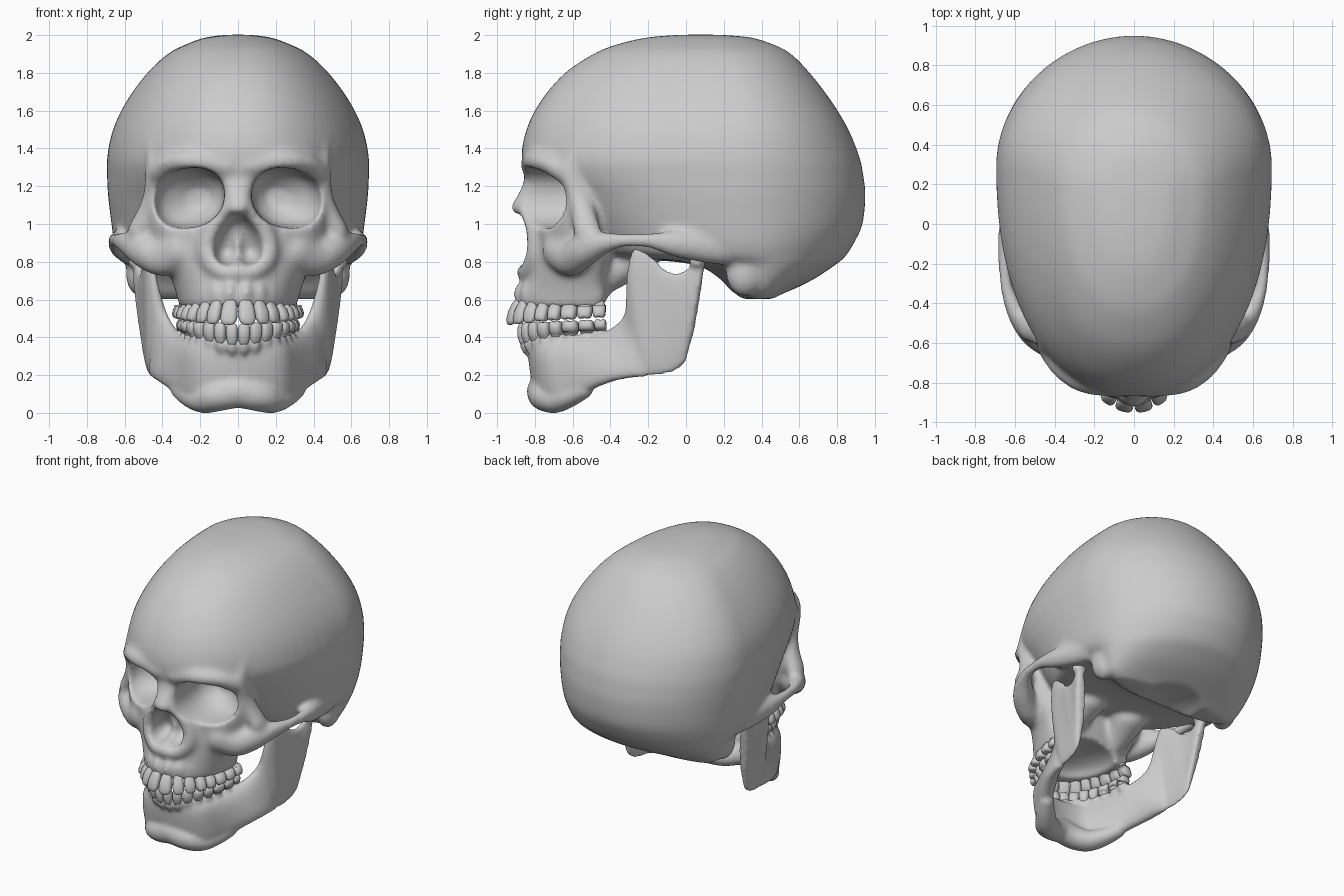
import bpy, bmesh, math
from mathutils import Matrix, Vector

if "Cube" in bpy.data.objects:
    bpy.data.objects.remove(bpy.data.objects["Cube"])


def spline(rows, n=5):
    """Catmull-Rom interpolation of equal-length tuples."""
    p = [rows[0]] + list(rows) + [rows[-1]]
    out = []
    for i in range(1, len(p) - 2):
        for k in range(n):
            t = k / n
            out.append([0.5 * (2*b + (c-a)*t + (2*a-5*b+4*c-d)*t*t + (3*b-a-3*c+d)*t**3)
                        for a, b, c, d in zip(*p[i-1:i+3])])
    return out + [list(rows[-1])]


def sup(v, e):
    return math.copysign(abs(v) ** e, v)


def circle(n, e):
    return [(sup(math.cos(2*math.pi*k/n), e), sup(math.sin(2*math.pi*k/n), e)) for k in range(n)]


def skin(bm, rings):
    """Closed loft through rings of points."""
    vs = [[bm.verts.new(p) for p in r] for r in rings]
    n = len(vs[0])
    for a, b in zip(vs, vs[1:]):
        for k in range(n):
            bm.faces.new((a[k], a[(k+1) % n], b[(k+1) % n], b[k]))
    bm.faces.new(vs[0][::-1])
    bm.faces.new(vs[-1])


def loft_z(bm, rows, front=1.0, back=1.0):
    """Horizontal sections: z, front y, back y, half width, y of widest point."""
    rings = []
    for z, yf, yb, w, yc in spline(rows):
        ring = []
        for c, s in circle(72, 1):
            e = back if s > 0 else front
            ring.append((w*sup(c, e), yc + sup(s, e)*((yb-yc) if s > 0 else (yc-yf)), z))
        rings.append(ring)
    skin(bm, rings)


def ball(bm, x, y, z, rx, ry, rz):
    m = Matrix.Translation((x, y, z)) @ Matrix.Diagonal((rx, ry, rz, 1))
    bmesh.ops.create_icosphere(bm, subdivisions=3, radius=1, matrix=m)


def chain(bm, rows, n=5):
    """Mirrored string of fused ellipsoids: x, y, z, rx, ry, rz."""
    for b in (spline(rows, n) if len(rows) > 1 else rows):
        for s in (1, -1):
            ball(bm, s*b[0], *b[1:])


def make(name, bm):
    bmesh.ops.recalc_face_normals(bm, faces=bm.faces)
    me = bpy.data.meshes.new(name)
    bm.to_mesh(me)
    bm.free()
    ob = bpy.data.objects.new(name, me)
    bpy.context.collection.objects.link(ob)
    return ob


def remesh(ob, size):
    m = ob.modifiers.new("fuse", 'REMESH')
    m.mode = 'VOXEL'
    m.voxel_size = size


def bake(ob):
    """Apply all modifiers and shade smooth."""
    bpy.context.view_layer.update()
    dg = bpy.context.evaluated_depsgraph_get()
    me = bpy.data.meshes.new_from_object(ob.evaluated_get(dg))
    ob.modifiers.clear()
    ob.data = me
    for p in me.polygons:
        p.use_smooth = True


def soften(ob, n):
    m = ob.modifiers.new("soften", 'SMOOTH')
    m.factor, m.iterations = 0.5, n


def arch(a, b, cy, widths):
    """Tooth places along a half ellipse: index, width, x, y, turn."""
    t, out = 0.0, []
    def step(t, d):
        for _ in range(20):
            t += d / 20 / math.hypot(a*math.cos(t), b*math.sin(t))
        return t
    for i, w in enumerate(widths):
        t = step(t, w/2)
        for s in (1, -1):
            out.append((i, w, a*math.sin(s*t), cy - b*math.cos(t),
                        math.atan2(b*math.sin(s*t), a*math.cos(t))))
        t = step(t, w/2)
    return out


UPPER = arch(0.287, 0.475, -0.43, [.088, .075, .075, .07, .07, .085, .08, .07])
LOWER = arch(0.28, 0.43, -0.43, [.062, .065, .07, .07, .07, .088, .083, .065])

# cranium
bm = bmesh.new()
loft_z(bm, [
    (2.002, -.03, .18, .06, .1), (1.988, -.2, .34, .17, .14), (1.955, -.35, .45, .265, .17),
    (1.905, -.48, .55, .365, .2), (1.8, -.64, .655, .48, .24), (1.65, -.77, .77, .59, .27),
    (1.5, -.845, .86, .662, .29), (1.35, -.87, .92, .693, .29), (1.25, -.82, .94, .693, .3),
    (1.15, -.72, .95, .688, .3), (1.0, -.6, .935, .67, .31), (.9, -.52, .89, .655, .32),
    (.83, -.42, .845, .63, .34), (.79, .02, .8, .6, .4), (.71, .18, .68, .57, .4),
    (.64, .24, .54, .53, .4), (.602, .29, .47, .47, .39)], .9, 1.02)
# face block
loft_z(bm, [(1.42, -.84, -.3, .40, -.55), (1.3, -.865, -.3, .45, -.53), (1.2, -.83, -.35, .47, -.52),
            (1.1, -.83, -.38, .485, -.52), (1.0, -.815, -.38, .485, -.52), (.9, -.81, -.38, .46, -.52),
            (.8, -.835, -.36, .40, -.5), (.7, -.86, -.38, .35, -.5), (.62, -.885, -.4, .325, -.48),
            (.56, -.895, -.42, .31, -.48)], .96, .9)
# brow ridge
chain(bm, [(.06, -.825, 1.31, .09, .05, .06), (.22, -.805, 1.335, .09, .055, .06), (.34, -.735, 1.325, .07, .06, .055),
           (.425, -.645, 1.28, .05, .06, .06)])
# outer orbit rim and temporal line
chain(bm, [(.485, -.5, 1.48, .02, .03, .04), (.458, -.575, 1.4, .03, .04, .05), (.448, -.61, 1.28, .045, .055, .05),
           (.468, -.575, 1.16, .033, .055, .05), (.49, -.545, 1.06, .042, .065, .06), (.53, -.52, .96, .055, .075, .065)])
# cheekbone and arch
chain(bm, [(.3, -.68, .86, .09, .08, .1), (.4, -.61, .82, .09, .08, .098), (.51, -.54, .86, .07, .08, .09),
           (.595, -.44, .9, .045, .07, .06), (.642, -.32, .914, .033, .05, .037),
           (.652, -.18, .912, .035, .06, .045), (.635, -.05, .895, .05, .08, .07), (.6, .09, .88, .06, .1, .085),
           (.57, .2, .88, .07, .1, .1)], 7)
# mastoid
chain(bm, [(.52, .31, .74, .075, .1, .125)])
# bone behind the palate
chain(bm, [(.19, -.4, .74, .09, .08, .1), (.18, -.28, .8, .12, .12, .08)])
# nasal bones and sides of nose
chain(bm, [(0, -.8, 1.29, .09, .05, .08), (.015, -.825, 1.18, .06, .045, .06), (.012, -.88, 1.085, .045, .05, .035)])
chain(bm, [(.04, -.855, 1.09, .04, .045, .04), (.105, -.815, 1.03, .045, .05, .06), (.155, -.785, .93, .05, .06, .07),
           (.155, -.79, .83, .06, .06, .07), (.08, -.83, .75, .06, .055, .05), (0, -.84, .745, .06, .06, .05)])
# upper root ridges
for i, w, x, y, r in UPPER:
    ball(bm, x, y + .015*(i < 3), .63, .032, .032, .06)
skull = make("skull", bm)

# hollows: orbits, nose, palate, skull base groove
bm = bmesh.new()
for s in (1, -1):
    skin(bm, [[(s*(cx + rx*c), y, 1.137 + rz*d - .1*rx*c) for c, d in circle(40, .9)]
              for y, cx, rx, rz in spline([(-1.05, .265, .2, .165), (-.8, .263, .191, .16),
                                           (-.65, .258, .185, .152), (-.55, .245, .155, .125), (-.47, .21, .06, .05)])])
chain(bm, [(.02, -.91, .965, .06, .16, .085), (.05, -.88, .91, .07, .16, .09), (.06, -.87, .865, .072, .17, .085)])
ball(bm, 0, -.53, .55, .22, .29, .1)
ball(bm, 0, .36, .55, .26, .38, .11)
hollows = make("hollows", bm)
hollows.hide_render = True
remesh(hollows, .015)
bake(hollows)

remesh(skull, .016)
cut = skull.modifiers.new("hollow", 'BOOLEAN')
cut.operation, cut.solver, cut.object = 'DIFFERENCE', 'EXACT', hollows
remesh(skull, .0145)
soften(skull, 12)
bake(skull)
bpy.data.objects.remove(hollows)

# mandible: upright plate from chin to jaw joint (bottom point, top point, half thickness)
half = [(0, -.75, .04, 0, -.805, .37, .047), (.13, -.73, .025, .13, -.785, .37, .047),
        (.22, -.675, .025, .21, -.74, .37, .052), (.29, -.58, .075, .25, -.65, .38, .054),
        (.36, -.48, .13, .28, -.55, .395, .056), (.42, -.37, .17, .305, -.46, .42, .054),
        (.445, -.28, .185, .345, -.38, .46, .047), (.455, -.22, .19, .39, -.315, .55, .039),
        (.46, -.18, .195, .45, -.305, .79, .032), (.465, -.13, .2, .475, -.265, .88, .028),
        (.47, -.08, .21, .49, -.17, .82, .027), (.475, -.03, .235, .505, -.1, .755, .027),
        (.48, 0, .27, .515, -.02, .75, .028), (.485, .02, .35, .53, .05, .8, .034),
        (.49, .04, .42, .54, .1, .8, .032)]
flip = [(-a, b, c, -d, e, f, g) for a, b, c, d, e, f, g in half[:0:-1]]
st = spline(flip + half, 4)
mid = [(Vector(r[:3]) + Vector(r[3:6])) / 2 for r in st]
rings = []
for i, r in enumerate(st):
    d = mid[min(i+1, len(mid)-1)] - mid[max(i-1, 0)]
    nrm = Vector((d.y, -d.x, 0)).normalized() * r[6]
    up = (Vector(r[3:6]) - Vector(r[:3])) / 2
    rings.append([mid[i] + up*c + nrm*s for c, s in circle(24, .8)])
bm = bmesh.new()
skin(bm, rings)
# chin and jaw joint heads
chain(bm, [(0, -.765, .115, .14, .078, .085), (.1, -.75, .09, .11, .082, .08), (.18, -.695, .068, .08, .075, .07),
           (.25, -.62, .088, .065, .065, .06), (.31, -.54, .125, .05, .05, .05)])
chain(bm, [(.53, .06, .8, .055, .045, .04)])
# lower root ridges
for i, w, x, y, r in LOWER:
    ball(bm, x, y + .012*(i < 3), .36 + .008*i, .032, .034, .055)
mandible = make("mandible", bm)
remesh(mandible, .012)
soften(mandible, 12)
bake(mandible)


def teeth(name, places, root, tip, rise, out):
    """Row of rounded teeth; root and tip are heights, rise lifts them toward the back."""
    bm = bmesh.new()
    for i, w, x, y, r in places:
        m = Matrix.Translation((x, y, 0)) @ Matrix.Rotation(r, 4, 'Z')
        new = bmesh.ops.create_uvsphere(bm, u_segments=16, v_segments=10, radius=1)['verts']
        deep = .038 if i < 3 else .047
        for v in new:
            a, b, c = (sup(q, .7) for q in v.co)
            k = .87 + .13*c
            thin = 1 - (.35*max(c, 0) if i < 3 else 0)
            z = (root + tip)/2 + c*(tip - root)/2 + rise[0 if c < 0 else 1]*i
            if i > 2 and c > .6:
                z += .014*(abs(a) - .5)*(1 if tip > root else -1)
            v.co = m @ Vector((a*w*.57*k, b*deep*k*thin - out*(c + .3), z))
    ob = make(name, bm)
    for p in ob.data.polygons:
        p.use_smooth = True


# teeth
teeth("upper_teeth", UPPER, .605, .465, (0, .005), .025)
teeth("lower_teeth", LOWER, .35, .475, (.009, .0035), .008)
